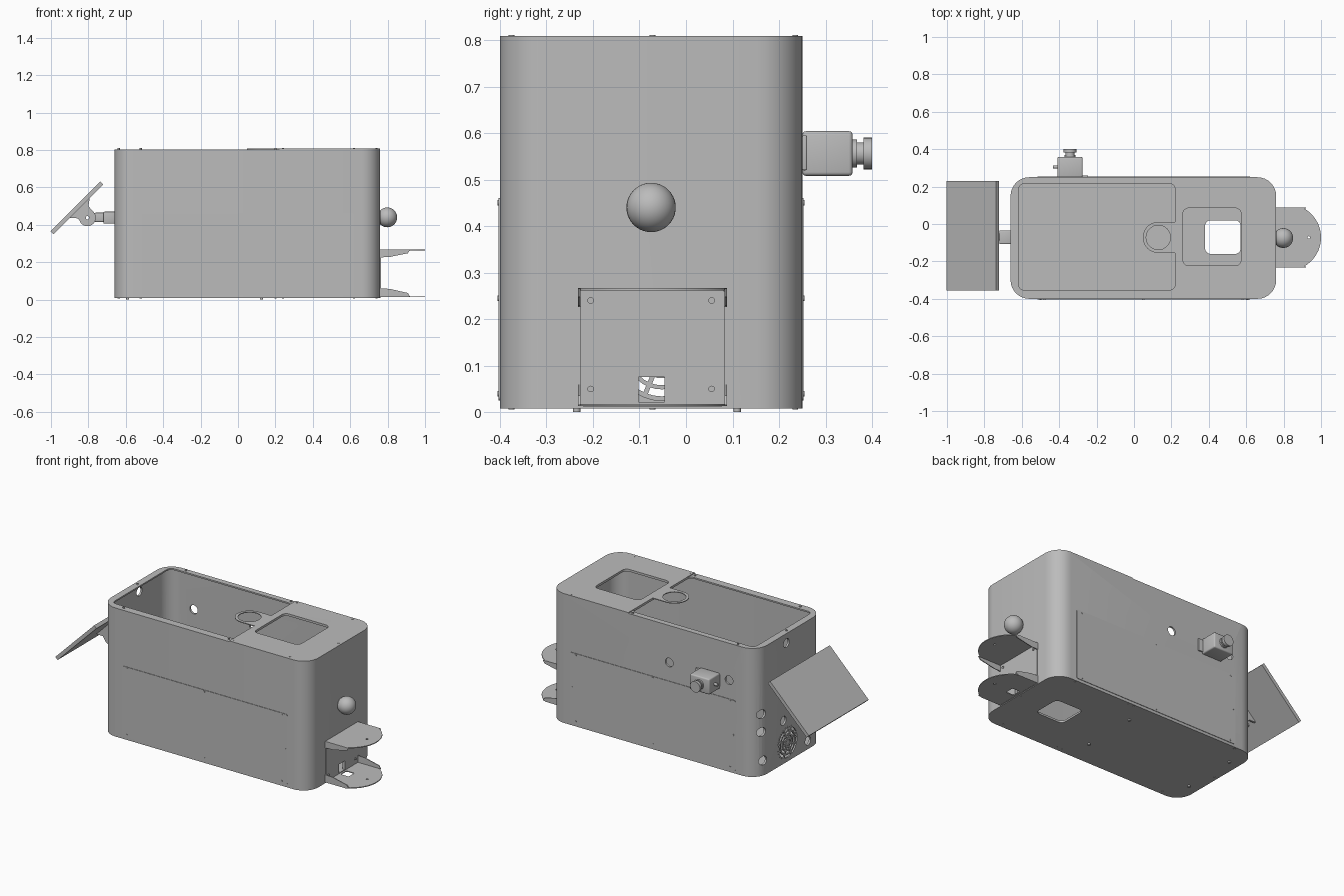
import bpy, bmesh, math
from mathutils import Matrix, Vector

if "Cube" in bpy.data.objects:
    bpy.data.objects.remove(bpy.data.objects["Cube"], do_unlink=True)

grey = bpy.data.materials.new("plain grey")
grey.use_nodes = True
grey.diffuse_color = (0.5, 0.5, 0.5, 1)
grey.node_tree.nodes["Principled BSDF"].inputs["Base Color"].default_value = (0.5, 0.5, 0.5, 1)

# Each plane maps outline coordinates to world axes, with thickness along the third
PLANES = {
    "xy": Matrix.Identity(3),
    "xz": Matrix(((1, 0, 0), (0, 0, -1), (0, 1, 0))),
    "yz": Matrix(((0, 0, 1), (1, 0, 0), (0, 1, 0))),
}
NORMAL = {"xy": 2, "xz": 1, "yz": 0}


def finish(name, bm):
    mesh = bpy.data.meshes.new(name)
    bmesh.ops.recalc_face_normals(bm, faces=bm.faces)
    bm.to_mesh(mesh)
    bm.free()
    mesh.materials.append(grey)
    obj = bpy.data.objects.new(name, mesh)
    bpy.context.collection.objects.link(obj)
    smooth(obj)
    return obj


def smooth(obj):
    bpy.ops.object.select_all(action="DESELECT")
    obj.select_set(True)
    bpy.context.view_layer.objects.active = obj
    bpy.ops.object.shade_smooth_by_angle(angle=math.radians(35))


def rect(a0, a1, b0, b1, r=0.0, steps=8):
    if r == 0:
        return [(a0, b0), (a1, b0), (a1, b1), (a0, b1)]
    centres = [(a1 - r, b1 - r), (a0 + r, b1 - r), (a0 + r, b0 + r), (a1 - r, b0 + r)]
    return [(a + r * math.cos(t), b + r * math.sin(t))
            for q, (a, b) in enumerate(centres)
            for t in [(q + k / steps) * math.pi / 2 for k in range(steps + 1)]]


def circle(a, b, r, n=32):
    return [(a + r * math.cos(k * math.tau / n), b + r * math.sin(k * math.tau / n))
            for k in range(n)]


def plate(name, plane, outlines, lo, hi):
    """Extrude an outline, with any inner outlines left as holes."""
    curve = bpy.data.curves.new(name, "CURVE")
    curve.dimensions = "2D"
    curve.fill_mode = "BOTH"
    curve.extrude = (hi - lo) / 2
    for pts in outlines:
        s = curve.splines.new("POLY")
        s.points.add(len(pts) - 1)
        for p, (a, b) in zip(s.points, pts):
            p.co = (a, b, 0, 1)
        s.use_cyclic_u = True
    temp = bpy.data.objects.new("temp", curve)
    bpy.context.collection.objects.link(temp)
    bpy.context.view_layer.update()
    mesh = bpy.data.meshes.new_from_object(temp.evaluated_get(bpy.context.evaluated_depsgraph_get()))
    bm = bmesh.new()
    bm.from_mesh(mesh)
    bpy.data.objects.remove(temp, do_unlink=True)
    bmesh.ops.remove_doubles(bm, verts=bm.verts, dist=1e-5)
    offset = Vector((0, 0, 0))
    offset[NORMAL[plane]] = (lo + hi) / 2
    bm.transform(Matrix.Translation(offset) @ PLANES[plane].to_4x4())
    return finish(name, bm)


def rods(name, plane, spots, r, lo, hi, n=24):
    """One object holding a cylinder at every spot."""
    bm = bmesh.new()
    for a, b in spots:
        v = PLANES[plane] @ Vector((a, b, 0))
        v[NORMAL[plane]] = (lo + hi) / 2
        bmesh.ops.create_cone(bm, cap_ends=True, segments=n, radius1=r, radius2=r, depth=hi - lo,
                              matrix=Matrix.Translation(v) @ PLANES[plane].to_4x4())
    return finish(name, bm)


def box(name, x0, x1, y0, y1, z0, z1, bevel=0.0):
    bm = bmesh.new()
    bmesh.ops.create_cube(bm, size=1)
    for v in bm.verts:
        v.co = ((x0 + x1) / 2 + v.co.x * (x1 - x0), (y0 + y1) / 2 + v.co.y * (y1 - y0),
                (z0 + z1) / 2 + v.co.z * (z1 - z0))
    if bevel:
        bmesh.ops.bevel(bm, geom=bm.edges[:], offset=bevel, segments=3, affect="EDGES", profile=0.5)
    return finish(name, bm)


def cut(obj, *cutters):
    for c in cutters:
        m = obj.modifiers.new("cut", "BOOLEAN")
        m.operation, m.solver, m.object = "DIFFERENCE", "EXACT", c
    bpy.context.view_layer.update()
    mesh = bpy.data.meshes.new_from_object(obj.evaluated_get(bpy.context.evaluated_depsgraph_get()))
    obj.modifiers.clear()
    obj.data = mesh
    for c in cutters:
        bpy.data.objects.remove(c, do_unlink=True)
    smooth(obj)


MID = -0.072  # middle line of the fittings
X0, X1, Y0, Y1 = -0.66, 0.76, -0.4, 0.25
T = 0.012
outer = rect(X0, X1, Y0, Y1, 0.1)

# Rounded housing wall with pipe, vent and cable holes
wall = plate("housing_wall", "xy", [outer, rect(X0 + T, X1 - T, Y0 + T, Y1 - T, 0.1 - T)], 0.02, 0.8)
cut(wall,
    rods("hole", "xz", [(-0.06, 0.575), (-0.47, 0.575)], 0.027, 0.2, 0.3),
    rods("hole", "yz", [(-0.04, 0.745), (0.19, 0.39), (0.19, 0.28), (0.18, 0.1),
                        (-0.01, 0.275), (-0.25, 0.06)], 0.027, -0.7, -0.6),
    rods("hole", "yz", [(MID + 0.02, 0.125)], 0.1, -0.7, -0.6, 32),
    box("hole", 0.7, 0.8, -0.102, -0.046, 0.022, 0.076))

# Floor, open rim and top cover with its round tab
plate("floor", "xy", [outer, rect(0.38, 0.57, -0.16, 0.02, 0.03)], 0.008, 0.02)
plate("top_rim", "xy", [outer, rect(-0.617, 0.22, -0.353, 0.215, 0.03),
                        rect(0.262, 0.572, -0.223, 0.085, 0.03)], 0.795, 0.804)
tab = [(0.13 + 0.083 * math.cos(t), MID + 0.083 * math.sin(t))
       for t in [math.pi * (0.5 + k / 16) for k in range(17)]]
right_corners = [p for p in outer if p[0] > 0.5]
upper = sorted([p for p in right_corners if p[1] > 0], key=lambda p: p[0] - p[1])
lower = sorted([p for p in right_corners if p[1] < 0], key=lambda p: p[0] + p[1])
cover = [(0.22, Y1)] + upper + lower[::-1] + [(0.22, Y0), (0.22, tab[-1][1])] + tab[::-1] + [(0.22, tab[0][1])]
plate("top_cover", "xy", [cover, circle(0.13, MID, 0.065),
                          rect(0.262, 0.572, -0.223, 0.085, 0.03)], 0.804, 0.809)

# Screws on the top, bottom and floor
edge_spots = [(x, y) for x in (-0.52, 0.2, 0.24, 0.62) for y in (-0.375, 0.235)] + [(-0.638, MID), (0.74, MID)]
rods("top_screws", "xy", edge_spots, 0.006, 0.8, 0.8105, 12)
rods("bottom_screws", "xy", edge_spots, 0.006, 0.006, 0.01, 12)
rods("floor_bolts", "xy", [(x, y) for x in (-0.59, 0.125) for y in (-0.235, 0.11)], 0.008, 0, 0.024, 12)

# Matching access panels on front and back
panel_spots = [(x, z) for x in (-0.48, 0.05, 0.58) for z in (0.04, 0.45)] + [(-0.5, 0.245), (0.605, 0.245)]
for side, y, s in (("front", Y0, -1), ("back", Y1, 1)):
    plate(side + "_panel", "xz", [rect(-0.515, 0.62, 0.025, 0.46, 0.01)], *sorted((y - s * 0.002, y + s * 0.003)))
    rods(side + "_panel_screws", "xz", panel_spots, 0.006, *sorted((y, y + s * 0.005)), 12)

# Fan grille on the left-hand end: rings and spokes
fan = (MID + 0.02, 0.125)
for k, r in enumerate((0.1, 0.076, 0.052, 0.03)):
    plate(f"grille_ring_{k}", "yz", [circle(*fan, r), circle(*fan, r - 0.009)], -0.661, -0.652)
for k in range(4):
    t = math.pi * (k + 0.5) / 4
    d, n = Vector((math.cos(t), math.sin(t))) * 0.098, Vector((-math.sin(t), math.cos(t))) * 0.005
    c = Vector(fan)
    plate(f"grille_spoke_{k}", "yz", [[tuple(p) for p in (c - d - n, c + d - n, c + d + n, c - d + n)]],
          -0.66, -0.653)

# Tilted display on a hinged bracket
screen = box("tilted_screen", -0.188, 0.188, -0.355, 0.23, -0.011, 0.011)
screen.matrix_world = Matrix.Translation((-0.862, 0, 0.491)) @ Matrix.Rotation(-math.pi / 4, 4, "Y")
arm = [(-0.915, 0.437), (-0.855, 0.435)]
arm += [(-0.805 + 0.045 * math.cos(t), 0.438 + 0.045 * math.sin(t))
        for t in [math.radians(a) for a in range(200, 406, 15)]]
arm += [(-0.8, 0.5), (-0.79, 0.56)]
for k, y in enumerate((-0.1, -0.048)):
    plate(f"hinge_ear_{k}", "xz", [arm, circle(-0.805, 0.438, 0.009, 16)], y, y + 0.012)
box("hinge_block", -0.768, -0.685, -0.088, -0.05, 0.415, 0.465, 0.008)
box("hinge_base", -0.72, -0.655, -0.108, -0.034, 0.406, 0.47, 0.006)

# Valve on the back wall
box("valve_flange", -0.41, -0.245, 0.25, 0.26, 0.52, 0.595, 0.003)
box("valve_body", -0.41, -0.275, 0.25, 0.358, 0.508, 0.604, 0.008)
rods("valve_neck", "xz", [(-0.342, 0.556)], 0.024, 0.355, 0.385)
rods("valve_collar", "xz", [(-0.342, 0.556)], 0.03, 0.358, 0.368)
rods("valve_knob", "xz", [(-0.342, 0.556)], 0.034, 0.382, 0.4)
rods("valve_side_screw", "yz", [(0.305, 0.556)], 0.009, -0.432, -0.405, 12)

# Ball sensor on the right-hand end
bm = bmesh.new()
bmesh.ops.create_uvsphere(bm, u_segments=32, v_segments=20, radius=0.053,
                          matrix=Matrix.Translation((0.798, -0.075, 0.44)))
finish("ball_sensor", bm)
rods("ball_collar", "yz", [(-0.075, 0.44)], 0.038, 0.758, 0.785)

# Cup dispenser: back plate, two rounded shelves and tapered side flanges
back = plate("dispenser_back", "yz", [rect(-0.228, 0.083, 0.012, 0.266, 0.01),
                                      rect(-0.102, -0.046, 0.022, 0.076)], 0.759, 0.764)
rods("dispenser_screws", "yz", [(y, z) for y in (-0.205, 0.055) for z in (0.05, 0.24)], 0.007, 0.76, 0.769, 12)
arc = [(0.822 + 0.178 * math.cos(t), MID + 0.178 * math.sin(t))
       for t in [math.radians(-64 + 8 * k) for k in range(17)]]
shelf = [(0.76, arc[0][1])] + arc + [(0.76, arc[-1][1])]
plate("upper_shelf", "xy", [shelf, circle(0.935, MID, 0.007, 12)], 0.262, 0.267)
plate("lower_shelf", "xy", [shelf, rect(0.775, 0.83, -0.102, -0.046, 0.008),
                            circle(0.935, MID, 0.007, 12)], 0.013, 0.018)
flange = [(0.76, 0), (0.92, 0), (0.908, 0.018), (0.81, 0.038), (0.76, 0.04)]
for k, y in enumerate((arc[0][1], arc[-1][1] - 0.005)):
    plate(f"upper_flange_{k}", "xz", [[(x, 0.266 - z) for x, z in flange]], y, y + 0.005)
    plate(f"lower_flange_{k}", "xz", [[(x, 0.016 + z * 1.1) for x, z in flange]], y, y + 0.005)
